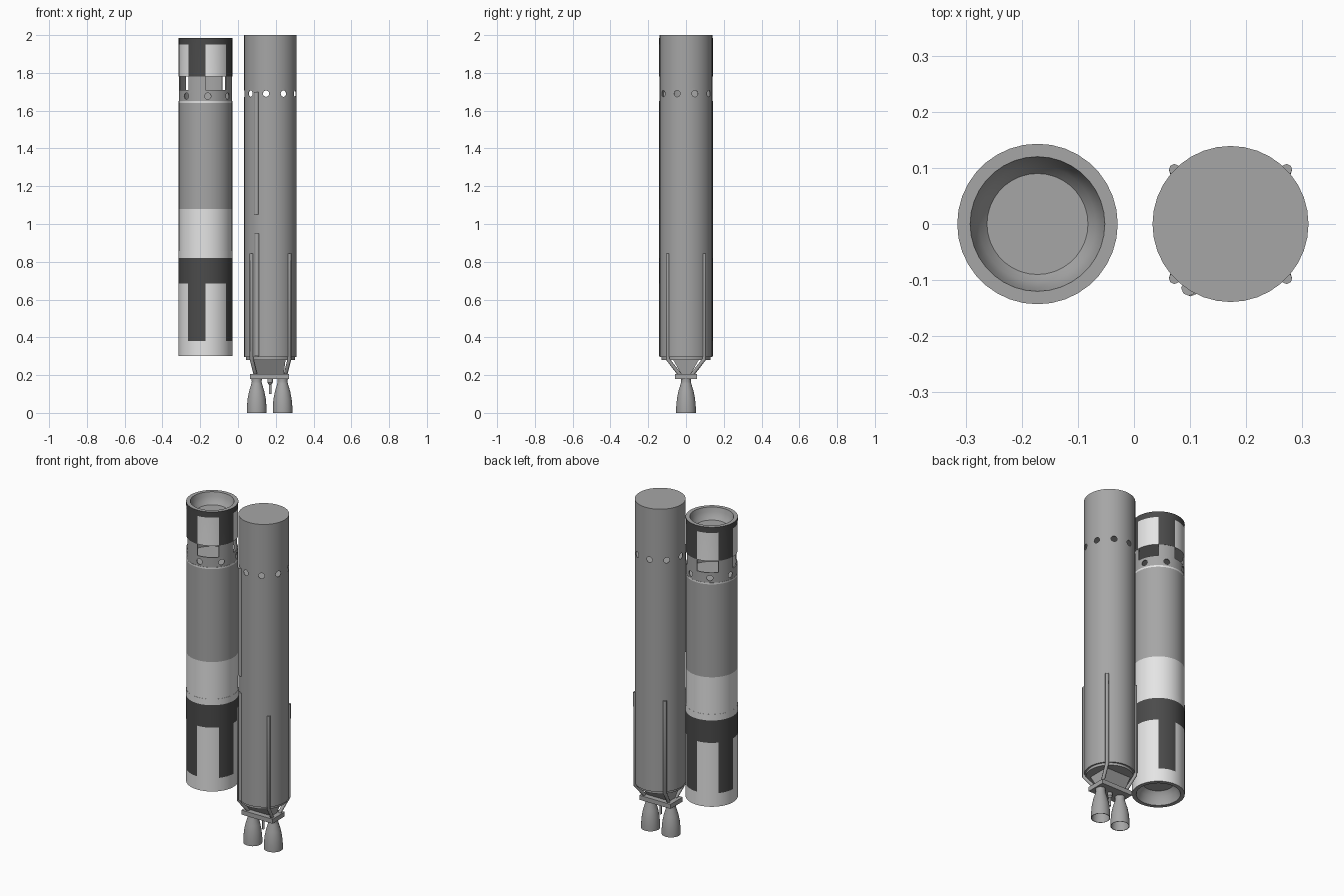
import bpy, bmesh, math
from mathutils import Vector, Matrix

if "Cube" in bpy.data.objects:
    bpy.data.objects.remove(bpy.data.objects["Cube"])


def material(name, value):
    m = bpy.data.materials.new(name)
    m.use_nodes = True
    m.diffuse_color = (value, value, value, 1)
    m.node_tree.nodes["Principled BSDF"].inputs["Base Color"].default_value = (value, value, value, 1)
    return m


GREY, WHITE, BLACK = 0, 1, 2
MATS = [material("mid_grey", 0.38), material("off_white", 0.78), material("charcoal", 0.07)]
SIDES = 36
LEFT_X, RIGHT_X = -0.172, 0.172


def finish(name, bm):
    mesh = bpy.data.meshes.new(name)
    bm.to_mesh(mesh)
    bm.free()
    for m in MATS:
        mesh.materials.append(m)
    obj = bpy.data.objects.new(name, mesh)
    bpy.context.collection.objects.link(obj)
    smooth(obj)
    return obj


def smooth(obj):
    obj.data.shade_smooth()
    obj.data.set_sharp_from_angle(angle=math.radians(32))


def spot(angle, r, z):
    """Point at an angle in degrees, from the front towards +x."""
    a = math.radians(angle)
    return Vector((r * math.sin(a), -r * math.cos(a), z))


def lathe(name, profile, x, rule=None, skip=None, caps=True, sides=SIDES):
    """Spin a (radius, height) profile; rule(angle, r, z) picks the colour."""
    bm = bmesh.new()
    step = 360 / sides
    rings = [[bm.verts.new(spot(i * step, r, z)) for i in range(sides)] for r, z in profile]
    for k in range(len(rings) - 1):
        low, high = rings[k], rings[k + 1]
        r = (profile[k][0] + profile[k + 1][0]) / 2
        z = (profile[k][1] + profile[k + 1][1]) / 2
        for i in range(sides):
            j, mid = (i + 1) % sides, (i + 0.5) * step
            if skip and skip(mid, r, z):
                continue
            f = bm.faces.new((low[i], low[j], high[j], high[i]))
            f.material_index = rule(mid, r, z) if rule else GREY
    if caps:
        bm.faces.new(rings[0][::-1])
        bm.faces.new(rings[-1])
    obj = finish(name, bm)
    obj.location.x = x
    return obj


def perforate(obj, count, offset, radius, reach, z, wall):
    """Thicken a sheet ring and drill round holes through its wall."""
    bm = bmesh.new()
    for k in range(count):
        c = spot(offset + k * 360 / count, reach, z)
        turn = Vector((c.x, c.y, 0)).to_track_quat('Z', 'Y').to_matrix().to_4x4()
        bmesh.ops.create_cone(bm, cap_ends=True, segments=16, radius1=radius, radius2=radius,
                              depth=0.06, matrix=Matrix.Translation(c) @ turn)
    cutter = finish("hole_cutter", bm)
    cutter.location = obj.location
    cutter.hide_render = True
    thick = obj.modifiers.new("wall", 'SOLIDIFY')
    thick.thickness = wall
    thick.offset = -1
    cut = obj.modifiers.new("holes", 'BOOLEAN')
    cut.operation = 'DIFFERENCE'
    cut.solver = 'EXACT'
    cut.object = cutter
    bpy.context.view_layer.update()
    deps = bpy.context.evaluated_depsgraph_get()
    mesh = bpy.data.meshes.new_from_object(obj.evaluated_get(deps))
    obj.modifiers.clear()
    obj.data = mesh
    smooth(obj)
    bpy.data.objects.remove(cutter)


def pipe(name, points, radius):
    """Round pipe along straight segments."""
    curve = bpy.data.curves.new(name, 'CURVE')
    curve.dimensions = '3D'
    curve.bevel_depth = radius
    curve.bevel_resolution = 2
    curve.use_fill_caps = True
    line = curve.splines.new('POLY')
    line.points.add(len(points) - 1)
    for p, co in zip(line.points, points):
        p.co = (*co, 1)
    curve.materials.append(MATS[GREY])
    obj = bpy.data.objects.new(name, curve)
    bpy.context.collection.objects.link(obj)


def block(name, x, bottom, top):
    """Tapered box; bottom and top are (half x, half y, z)."""
    bm = bmesh.new()
    bmesh.ops.create_cube(bm, size=2)
    for v in bm.verts:
        hx, hy, z = top if v.co.z > 0 else bottom
        v.co = Vector((v.co.x * hx, v.co.y * hy, z))
    finish(name, bm).location.x = x


def striped(angle):
    return angle % 90 > 50


# Painted stage: lower body with a hollow base
def lower_paint(angle, r, z):
    if r < 0.14 or 1.08 < z < 1.64:
        return GREY
    if 0.685 < z < 0.82 or (0.38 < z < 0.685 and striped(angle)):
        return BLACK
    return WHITE


lathe("painted_lower_body",
      [(0.085, 0.37), (0.108, 0.345), (0.12, 0.30), (0.143, 0.30), (0.143, 0.38), (0.143, 0.685),
       (0.143, 0.82), (0.143, 0.857), (0.142, 0.857), (0.142, 1.08), (0.142, 1.64), (0.142, 1.65)],
      LEFT_X, lower_paint)

# Painted stage: open ring with windows above a row of round holes
ring = lathe("window_ring", [(0.141, 1.65), (0.141, 1.71), (0.141, 1.78)], LEFT_X,
             skip=lambda a, r, z: z > 1.71 and not striped(a), caps=False)
perforate(ring, 7, 5, 0.017, 0.141, 1.677, 0.006)


# Painted stage: top section with a recessed end
def upper_paint(angle, r, z):
    if r < 0.14:
        return GREY
    return BLACK if z > 1.95 or striped(angle) else WHITE


lathe("painted_upper_body",
      [(0.142, 1.78), (0.142, 1.95), (0.143, 1.985), (0.12, 1.985), (0.114, 1.96),
       (0.104, 1.937), (0.09, 1.92)], LEFT_X, upper_paint)

# Plain stage: body in three lengths, the middle one perforated
R = 0.139
lathe("plain_lower_body", [(0.13, 0.28), (0.13, 0.295), (R, 0.295), (R, 1.66)], RIGHT_X)
lathe("plain_upper_body", [(R, 1.72), (R, 2.0)], RIGHT_X)
perforate(lathe("hole_ring", [(R, 1.66), (R, 1.72)], RIGHT_X, caps=False),
          9, 30, 0.017, R, 1.69, 0.003)

# Cable ducts on the front of the plain stage
pipe("upper_duct", [(0.098, -0.114, 1.05), (0.098, -0.114, 1.70)], 0.014)
pipe("lower_duct", [(0.101, -0.115, 0.30), (0.101, -0.115, 0.95)], 0.014)

# Four side pipes that bend in to the engine mount
for sx in (-1, 1):
    for sy in (-1, 1):
        pipe("side_pipe", [(RIGHT_X + sx * 0.10, sy * 0.097, 0.845),
                           (RIGHT_X + sx * 0.10, sy * 0.097, 0.285),
                           (RIGHT_X + sx * 0.08, sy * 0.035, 0.205)], 0.01)

# Engine mount
block("thrust_structure", 0.167, (0.075, 0.025, 0.205), (0.085, 0.07, 0.285))
block("engine_plate", 0.167, (0.104, 0.058, 0.18), (0.104, 0.058, 0.207))

# Two bell nozzles and the exhaust pipe between them
BELL = [(0.02, 0.15), (0.038, 0.09), (0.047, 0.03), (0.049, 0), (0.052, 0), (0.052, 0.03),
        (0.048, 0.075), (0.040, 0.115), (0.028, 0.155), (0.026, 0.165), (0.028, 0.182)]
for x in (0.099, 0.236):
    lathe("engine_nozzle", BELL, x, sides=24)
lathe("exhaust_pipe", [(0.007, 0.10), (0.007, 0.15), (0.014, 0.16), (0.014, 0.182)], 0.17, sides=16)
